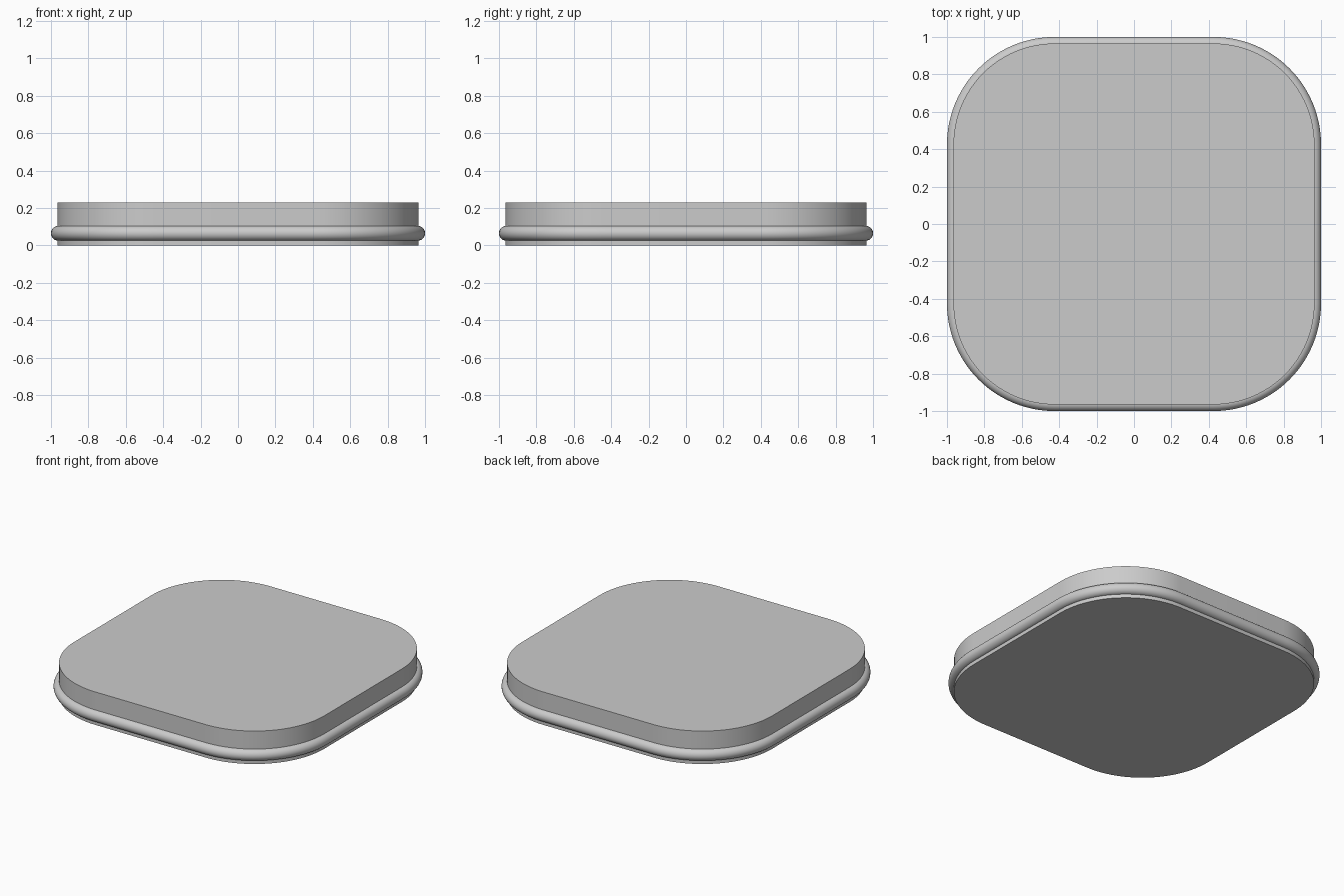
import bpy, bmesh, math

if "Cube" in bpy.data.objects:
    bpy.data.objects.remove(bpy.data.objects["Cube"])

HALF = 0.965      # half width of the slab
RADIUS = 0.54     # slab corner radius
SEGS = 24         # segments per corner


def outline(half, radius):
    """Rounded square, counter-clockwise."""
    c = half - radius
    pts = []
    for q, (sx, sy) in enumerate([(1, 1), (-1, 1), (-1, -1), (1, -1)]):
        for i in range(SEGS + 1):
            a = math.pi / 2 * (q + i / SEGS)
            pts.append((sx * c + radius * math.cos(a), sy * c + radius * math.sin(a)))
    return pts


def loft(name, profile, closed):
    """Sweep (outward offset, z) profile points around the rounded square."""
    bm = bmesh.new()
    rings = [[bm.verts.new((x, y, z)) for x, y in outline(HALF + d, RADIUS + d)]
             for d, z in profile]
    pairs = list(zip(rings, rings[1:]))
    if closed:
        pairs.append((rings[-1], rings[0]))
    else:
        bm.faces.new(rings[0][::-1])
        bm.faces.new(rings[-1])
    n = len(rings[0])
    for a, b in pairs:
        for i in range(n):
            j = (i + 1) % n
            bm.faces.new((a[i], a[j], b[j], b[i]))
    bmesh.ops.recalc_face_normals(bm, faces=bm.faces[:])
    mesh = bpy.data.meshes.new(name)
    bm.to_mesh(mesh)
    bm.free()
    obj = bpy.data.objects.new(name, mesh)
    bpy.context.collection.objects.link(obj)
    bpy.ops.object.select_all(action='DESELECT')
    obj.select_set(True)
    bpy.context.view_layer.objects.active = obj
    bpy.ops.object.shade_smooth_by_angle(angle=math.radians(35))
    return obj


# Flat cushion-shaped slab
loft("slab", [(0, 0), (0, 0.23)], closed=False)

# Round bead around the lower edge, half sunk into the slab
r = 0.04
bead = [(-0.005 + r * math.cos(t), 0.065 + r * math.sin(t))
        for t in (2 * math.pi * k / 24 for k in range(24))]
loft("edge_bead", bead, closed=True)
